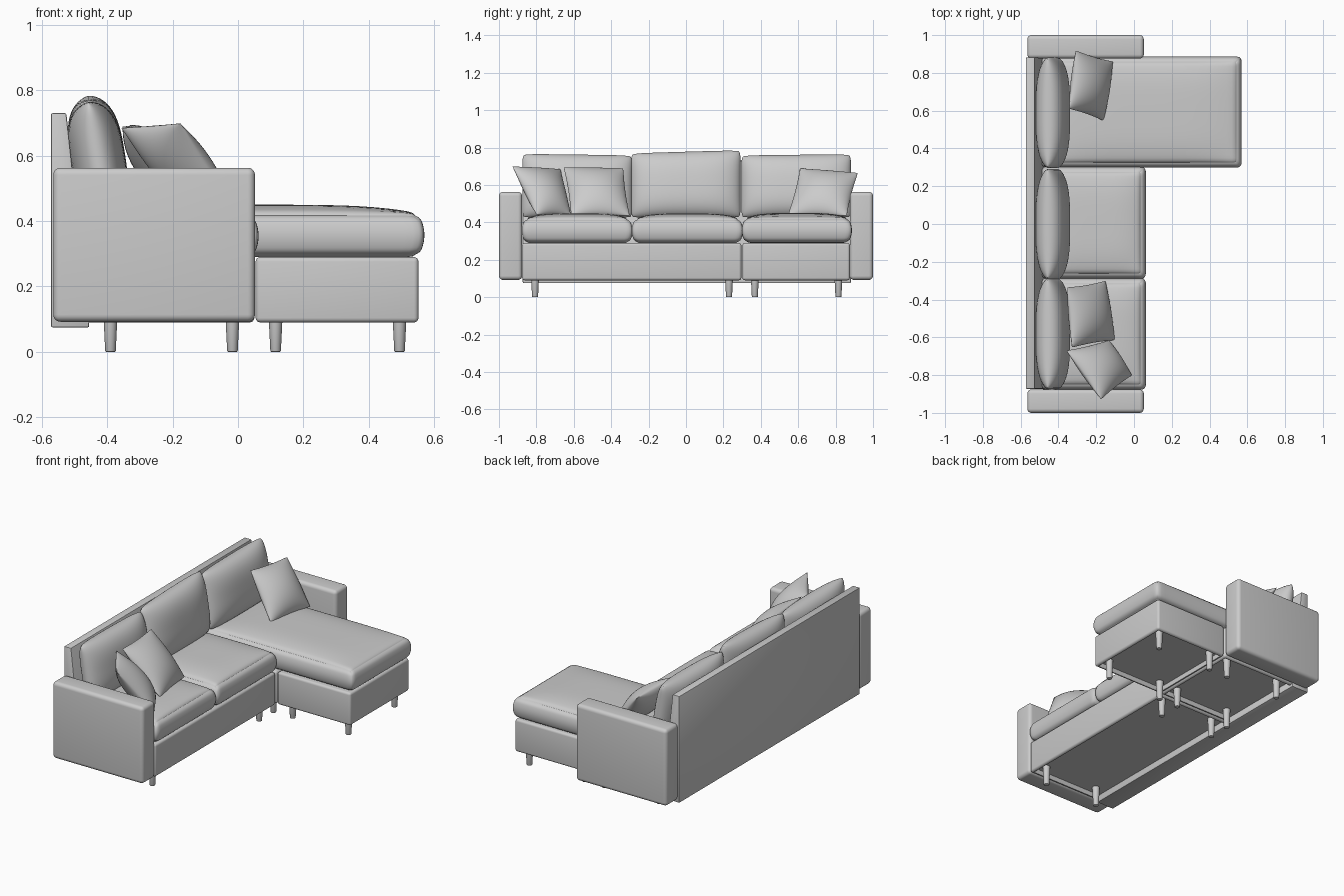
import bpy, bmesh, math
from mathutils import Vector

if "Cube" in bpy.data.objects:
    bpy.data.objects.remove(bpy.data.objects["Cube"])


def finish(name, bm, angle=40):
    bmesh.ops.recalc_face_normals(bm, faces=bm.faces[:])
    me = bpy.data.meshes.new(name)
    bm.to_mesh(me)
    bm.free()
    ob = bpy.data.objects.new(name, me)
    bpy.context.collection.objects.link(ob)
    bpy.ops.object.select_all(action='DESELECT')
    ob.select_set(True)
    bpy.context.view_layer.objects.active = ob
    bpy.ops.object.shade_smooth_by_angle(angle=math.radians(angle))
    return ob


def box(name, lo, hi, bevel=0.014, segs=4, recess=0.0):
    """Bevelled box between two corners, optionally with a recessed underside."""
    bm = bmesh.new()
    bmesh.ops.create_cube(bm, size=1)
    for v in bm.verts:
        v.co = [l + (h - l) * (c + 0.5) for l, h, c in zip(lo, hi, v.co)]
    bmesh.ops.bevel(bm, geom=bm.edges[:], offset=bevel, segments=segs,
                    profile=0.5, affect='EDGES')
    if recess:
        bottom = min(bm.faces, key=lambda f: f.calc_center_median().z)
        bmesh.ops.inset_region(bm, faces=[bottom], thickness=0.004)
        ext = bmesh.ops.extrude_face_region(bm, geom=[bottom])
        bm.faces.remove(bottom) if bottom.is_valid else None
        for v in ext['geom']:
            if isinstance(v, bmesh.types.BMVert):
                v.co.z += recess
    return finish(name, bm)


def seat_cushion(name, lo, hi, r=0.026, crown=0.026, bulge=0.02):
    """Rounded box with a domed top and bulging sides."""
    bm = bmesh.new()
    bmesh.ops.create_cube(bm, size=2)
    bmesh.ops.subdivide_edges(bm, edges=bm.edges[:], cuts=25, use_grid_fill=True)
    lo, hi = Vector(lo), Vector(hi)
    mid, half = (lo + hi) / 2, (hi - lo) / 2
    half -= Vector((bulge, bulge, crown / 2))
    mid.z -= crown / 2
    for v in bm.verts:
        u = Vector([math.sin(c * math.pi / 2) for c in v.co])
        p = Vector([a * b for a, b in zip(u, half)])
        core = Vector([max(-(h - r), min(h - r, c)) for c, h in zip(p, half)])
        d = p - core
        p = core + d.normalized() * r if d.length > 1e-6 else p
        w = 1 - u.z ** 2
        p.x += bulge * u.x * w
        p.y += bulge * u.y * w
        if u.z > 0:
            p.z += crown * u.z * (1 - u.x ** 4) * (1 - u.y ** 4)
        v.co = mid + p
    return finish(name, bm, 60)


def pillow(name, tl, tr, bl, br, half, pinch, corner, power, expo):
    """Two puffed sheets sewn along the outline given by four corners."""
    tl, tr, bl, br = map(Vector, (tl, tr, bl, br))
    normal = (br - tl).cross(tr - bl).normalized()
    bm = bmesh.new()
    for side in (-1, 1):
        g = bmesh.ops.create_grid(bm, x_segments=28, y_segments=28, size=1)
        for v in g['verts']:
            u, w = (math.sin(c * math.pi / 2) for c in v.co[:2])
            t = max(0, (1 - abs(u) ** power) * (1 - abs(w) ** power)) ** expo
            a = u * (1 - pinch * (1 - w * w) - corner * abs(w) ** 12)
            b = w * (1 - pinch * (1 - u * u) - corner * abs(u) ** 12)
            a, b = (a + 1) / 2, (b + 1) / 2
            v.co = bl.lerp(br, a).lerp(tl.lerp(tr, a), b) + normal * (half * t * side)
    bmesh.ops.remove_doubles(bm, verts=bm.verts[:], dist=0.0001)
    return finish(name, bm, 100)


# Arms
for side, label in ((-1, "left"), (1, "right")):
    y0, y1 = sorted((side * 0.876, side * 1.0))
    box(label + "_arm", (-0.565, y0, 0.092), (0.052, y1, 0.563), 0.022, 5)

# Back panel: upright rear, sloping front
bm = bmesh.new()
profile = [(-0.572, 0.075), (-0.455, 0.075), (-0.455, 0.09), (-0.525, 0.73), (-0.572, 0.73)]
face = bm.faces.new([bm.verts.new((x, -0.873, z)) for x, z in profile])
ext = bmesh.ops.extrude_face_region(bm, geom=[face])
for v in ext['geom']:
    if isinstance(v, bmesh.types.BMVert):
        v.co.y = 0.882
bmesh.ops.recalc_face_normals(bm, faces=bm.faces[:])
bmesh.ops.bevel(bm, geom=bm.edges[:], offset=0.005, segments=2, profile=0.5, affect='EDGES')
finish("back_panel", bm)

# Base frames with recessed undersides
box("main_base", (-0.49, -0.876, 0.09), (0.05, 0.296, 0.29), recess=0.03)
box("corner_base", (-0.49, 0.302, 0.09), (0.05, 0.876, 0.29), recess=0.03)
box("chaise_base", (0.054, 0.302, 0.09), (0.552, 0.876, 0.29), recess=0.03)

# Tapered legs
spots = [(x, y) for x in (-0.39, -0.017) for y in (-0.807, 0.23, 0.368, 0.815)]
spots += [(x, y) for x in (0.115, 0.494) for y in (0.368, 0.815)]
for i, (x, y) in enumerate(spots):
    bm = bmesh.new()
    bmesh.ops.create_cone(bm, cap_ends=True, segments=24, radius1=0.016,
                          radius2=0.022, depth=0.122)
    low = [e for e in bm.edges if all(v.co.z < 0 for v in e.verts)]
    bmesh.ops.bevel(bm, geom=low, offset=0.003, segments=2, profile=0.5, affect='EDGES')
    bmesh.ops.translate(bm, verts=bm.verts[:], vec=(x, y, 0.061))
    finish("leg_%02d" % (i + 1), bm)

# Seat cushions
seat_cushion("left_seat_cushion", (-0.49, -0.878, 0.288), (0.063, -0.286, 0.447))
seat_cushion("middle_seat_cushion", (-0.49, -0.290, 0.288), (0.063, 0.304, 0.447))
seat_cushion("chaise_cushion", (-0.49, 0.298, 0.290), (0.57, 0.887, 0.450))

# Back cushions: (name, y start, y end, top z at each end)
for name, y0, y1, z0, z1 in (("left", -0.875, -0.288, 0.765, 0.757),
                             ("middle", -0.294, 0.292, 0.768, 0.785),
                             ("right", 0.296, 0.882, 0.757, 0.763)):
    pillow(name + "_back_cushion", (-0.458, y0, z0), (-0.458, y1, z1),
           (-0.40, y0, 0.425), (-0.40, y1, 0.425), 0.083, 0.0, 0.03, 3.0, 0.48)

# Throw pillows
for name, corners in (
        ("right_throw_pillow", ((-0.345, 0.61, 0.69), (-0.31, 0.92, 0.665),
                                (-0.16, 0.545, 0.44), (-0.11, 0.86, 0.435))),
        ("left_throw_pillow_inner", ((-0.33, -0.655, 0.695), (-0.355, -0.335, 0.69),
                                     (-0.10, -0.615, 0.44), (-0.15, -0.30, 0.435))),
        ("left_throw_pillow_outer", ((-0.175, -0.93, 0.70), (-0.36, -0.67, 0.685),
                                     (-0.01, -0.80, 0.44), (-0.13, -0.615, 0.44)))):
    pillow(name, *corners, 0.07, 0.04, 0.015, 2.0, 0.6)
